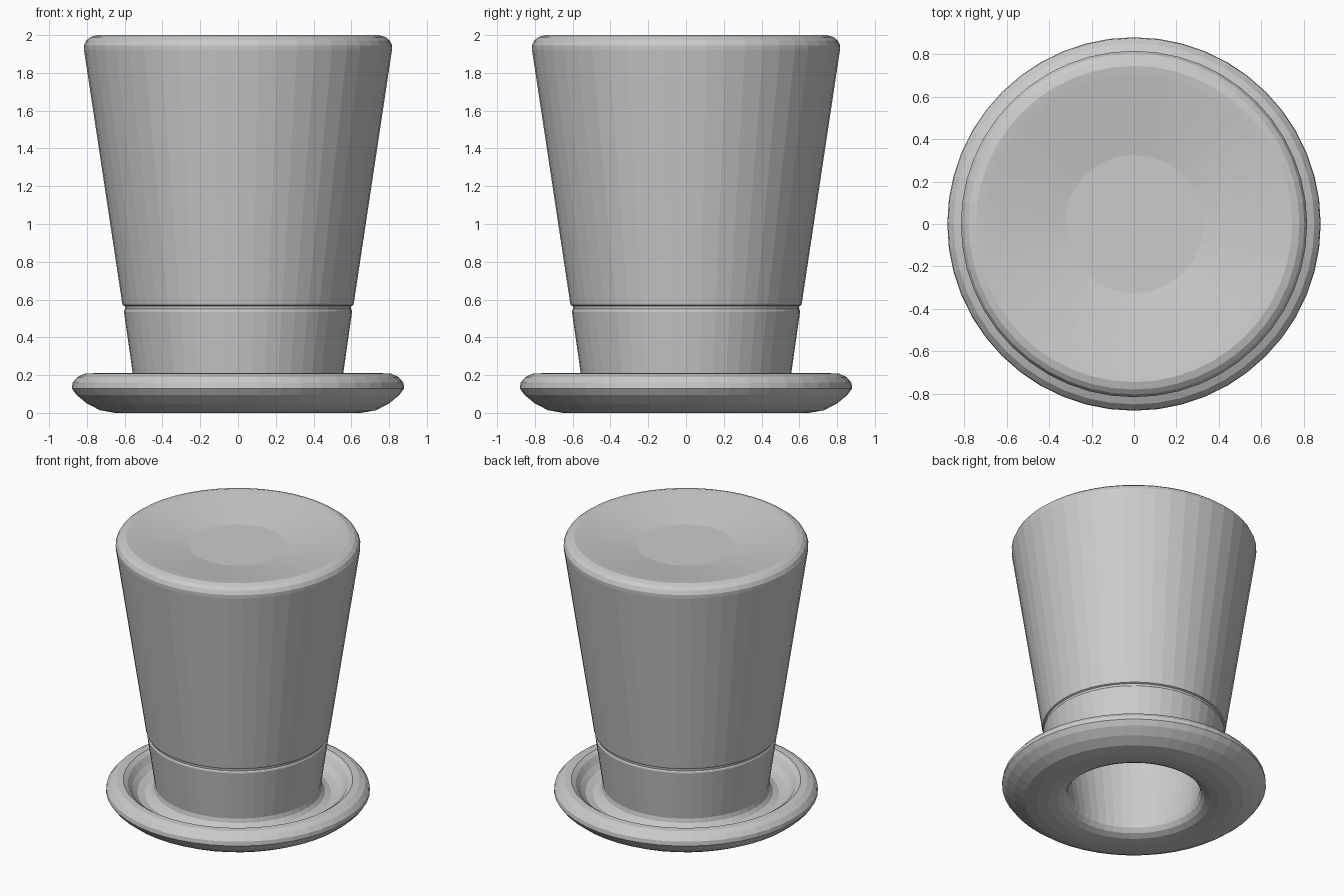
import bpy
import bmesh
from math import cos, sin, tau

if "Cube" in bpy.data.objects:
    bpy.data.objects.remove(bpy.data.objects["Cube"], do_unlink=True)

SIDES = 48

grey = bpy.data.materials.new("plain_grey")
grey.use_nodes = True
grey.diffuse_color = (0.6, 0.6, 0.6, 1)
grey.node_tree.nodes["Principled BSDF"].inputs["Base Color"].default_value = (0.6, 0.6, 0.6, 1)


def lathe(name, profile, cap_start=False, cap_end=False):
    """Turn (radius, height) points about the z axis; caps close the ends."""
    bm = bmesh.new()
    angles = [tau * i / SIDES for i in range(SIDES)]
    rings = [[bm.verts.new((r * cos(a), r * sin(a), z)) for a in angles]
             for r, z in profile]
    for low, high in zip(rings, rings[1:]):
        for i in range(SIDES):
            j = (i + 1) % SIDES
            bm.faces.new((low[i], low[j], high[j], high[i]))
    if cap_start:
        bm.faces.new(rings[0][::-1])
    if cap_end:
        bm.faces.new(rings[-1])
    mesh = bpy.data.meshes.new(name)
    bm.to_mesh(mesh)
    bm.free()
    mesh.materials.append(grey)
    obj = bpy.data.objects.new(name, mesh)
    bpy.context.collection.objects.link(obj)
    return obj


# Hollow inside of the crown, from its ceiling down to the head opening
opening = (0.44, 0.10)
lathe("lining", [(0.33, 1.83), (0.69, 1.88), (0.71, 1.85), opening], cap_start=True)

# Brim: rolled opening, underside, round outer edge and dished top
band_base = (0.553, 0.18)
lathe("brim", [
    opening, (0.447, 0.06), (0.47, 0.03), (0.51, 0.01), (0.57, 0.0),
    (0.65, 0.0), (0.73, 0.014), (0.80, 0.05), (0.855, 0.095),
    (0.88, 0.13), (0.876, 0.16), (0.85, 0.19), (0.81, 0.208),
    (0.765, 0.21), (0.735, 0.19), (0.705, 0.15), (0.67, 0.12),
    (0.62, 0.11), (0.58, 0.125), (0.56, 0.15), band_base])

# Lower band of the crown, up to the bottom of the groove
groove = (0.597, 0.55)
lathe("lower_band", [band_base, (0.604, 0.535), (0.603, 0.543), groove])

# Tall flared crown with a rounded rim and a shallow dished top
lathe("crown", [
    groove, (0.599, 0.565), (0.61, 0.57), (0.613, 0.58),
    (0.815, 1.92), (0.816, 1.945), (0.803, 1.972), (0.78, 1.99),
    (0.745, 2.0), (0.705, 1.995), (0.325, 1.933)], cap_end=True)
